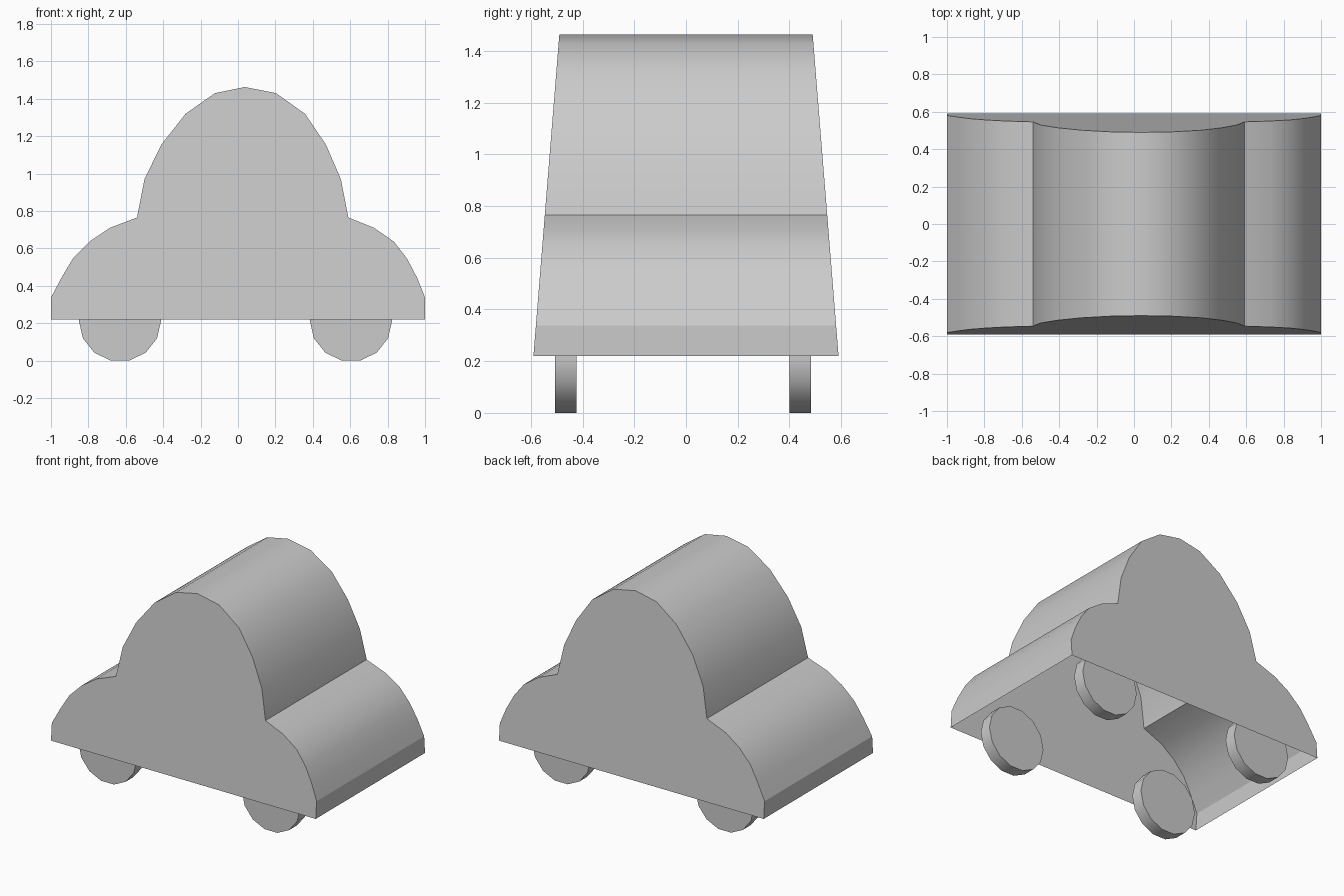
import bpy
import bmesh
from math import sin, cos, pi, radians

cube = bpy.data.objects.get("Cube")
if cube:
    bpy.data.objects.remove(cube, do_unlink=True)

grey = bpy.data.materials.new("plain grey")
grey.use_nodes = True
grey.diffuse_color = (0.6, 0.6, 0.6, 1)
grey.node_tree.nodes["Principled BSDF"].inputs["Base Color"].default_value = (0.6, 0.6, 0.6, 1)


def prism(name, outline, front_y, back_y, closed=True):
    """Span an x-z outline between two end planes, given as y functions of z."""
    bm = bmesh.new()
    front = [bm.verts.new((x, front_y(z), z)) for x, z in outline]
    back = [bm.verts.new((x, back_y(z), z)) for x, z in outline]
    bm.faces.new(front)
    bm.faces.new(back[::-1])
    n = len(outline)
    for i in range(n if closed else n - 1):
        j = (i + 1) % n
        bm.faces.new((front[j], front[i], back[i], back[j]))
    bmesh.ops.recalc_face_normals(bm, faces=bm.faces[:])
    mesh = bpy.data.meshes.new(name)
    bm.to_mesh(mesh)
    bm.free()
    mesh.materials.append(grey)
    obj = bpy.data.objects.new(name, mesh)
    bpy.context.collection.objects.link(obj)
    bpy.ops.object.select_all(action="DESELECT")
    obj.select_set(True)
    bpy.context.view_layer.objects.active = obj
    bpy.ops.object.shade_smooth_by_angle(angle=radians(30))
    return obj


# Body: hollow shell, open underneath, with ends that lean inward
left_fender = [(1, .22), (1, .337), (.957, .444), (.904, .545), (.834, .636), (.727, .71)]
cabin = [(.59, .765), (.55, .97), (.47, 1.155), (.358, 1.32), (.203, 1.43), (.037, 1.463),
         (-.123, 1.43), (-.28, 1.32), (-.41, 1.155), (-.50, .97), (-.54, .765)]
right_fender = [(-.685, .71), (-.79, .64), (-.88, .55), (-.94, .45), (-1, .337), (-1, .22)]


def half_width(z):
    return .59 - .0805 * (z - .22)


body = prism("body", left_fender + cabin + right_fender,
             lambda z: -half_width(z), half_width, closed=False)

# Flat upright bumper strips and end walls
for face in body.data.polygons:
    if abs(face.normal.x) > .99 or abs(face.normal.y) > .9:
        face.use_smooth = False

# Wheels: short solid discs
SIDES, RADIUS, HUB = 14, .22, .2145
for side, x in (("right", -.631), ("left", .604)):
    rim = [(x + RADIUS * cos(2 * pi * i / SIDES), HUB + RADIUS * sin(2 * pi * i / SIDES))
           for i in range(SIDES)]
    for end, y in (("front", -.465), ("back", .442)):
        prism(f"{end}_{side}_wheel", rim, lambda z: y - .042, lambda z: y + .042)
